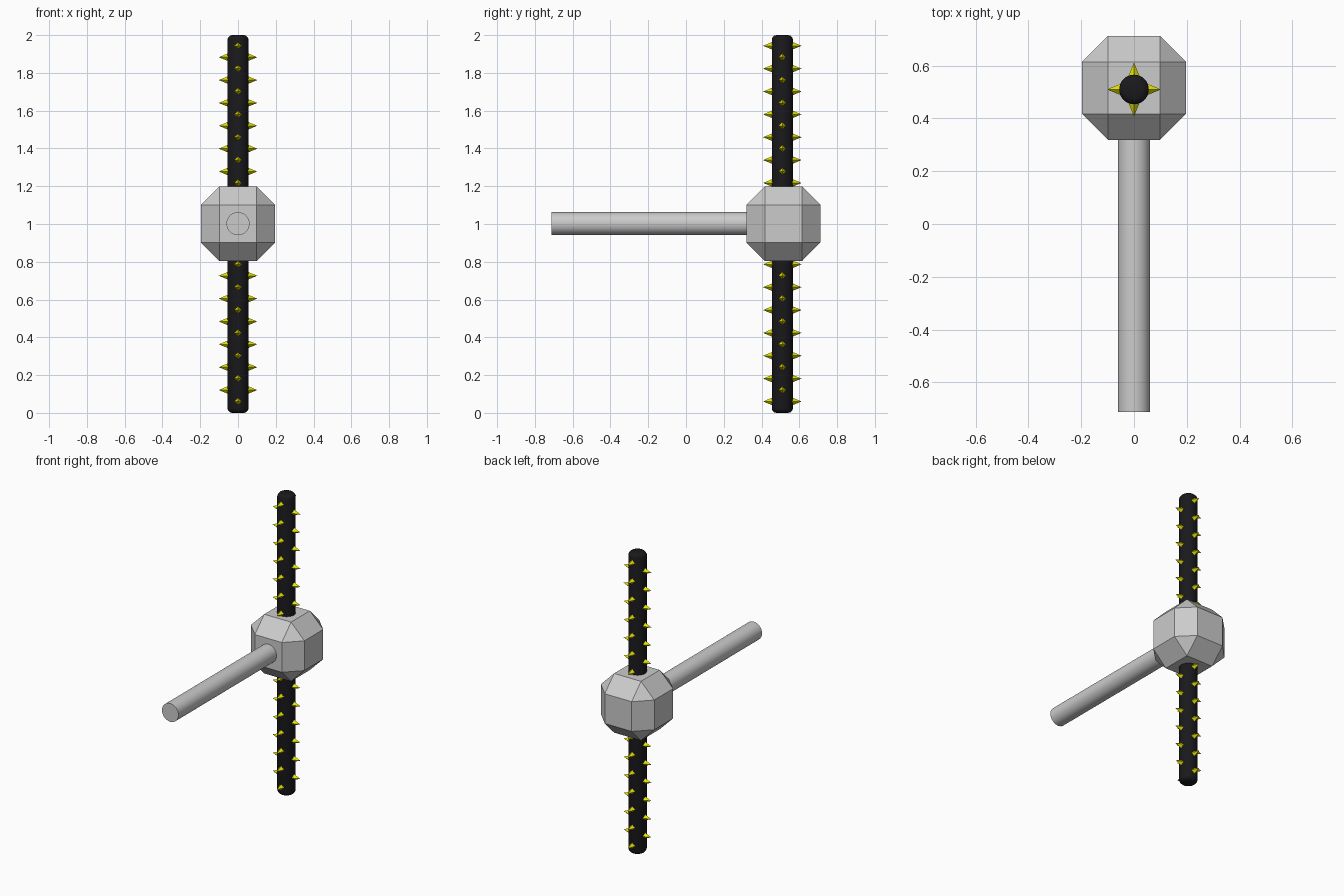
import bpy, bmesh
from math import pi
from mathutils import Matrix, Vector

if "Cube" in bpy.data.objects:
    bpy.data.objects.remove(bpy.data.objects["Cube"])

ROD_Y, HEAD_Y, MID_Z = 0.51, 0.516, 1.002


def material(name, rgb):
    m = bpy.data.materials.new(name)
    m.diffuse_color = (*rgb, 1)
    m.use_nodes = True
    m.node_tree.nodes["Principled BSDF"].inputs["Base Color"].default_value = m.diffuse_color
    return m


def cylinder(name, radius, depth, loc, rot=(0, 0, 0), bevel=0):
    bpy.ops.mesh.primitive_cylinder_add(vertices=32, radius=radius, depth=depth,
                                        location=loc, rotation=rot)
    ob = bpy.context.object
    ob.name = name
    if bevel:
        mod = ob.modifiers.new("rounded_ends", 'BEVEL')
        mod.width, mod.segments = bevel, 3
        mod.limit_method, mod.angle_limit = 'ANGLE', 1.0
        bpy.ops.object.modifier_apply(modifier=mod.name)
    bpy.ops.object.shade_smooth_by_angle(angle=pi / 6)
    return ob


# Faceted head: cube with every edge chamfered once
bpy.ops.mesh.primitive_cube_add(size=0.394, location=(0, HEAD_Y, MID_Z))
head = bpy.context.object
head.name = "hammer_head"
chamfer = head.modifiers.new("chamfer", 'BEVEL')
chamfer.width, chamfer.segments = 0.098, 1
bpy.ops.object.modifier_apply(modifier=chamfer.name)

# Handle runs from the front into the head
cylinder("handle", 0.061, 1.113, (0, -0.713 + 1.113 / 2, MID_Z), (pi / 2, 0, 0))

# Black rod through the head
rod = cylinder("spiked_rod", 0.056, 2.0, (0, ROD_Y, 1), bevel=0.025)
rod.data.materials.append(material("black", (0.01, 0.01, 0.012)))

# Spikes: opposite pairs, alternating between y and x directions
bm = bmesh.new()
for end in (-1, 1):
    for i in range(13):
        z = MID_Z + end * (0.2155 + i * 0.0605)
        axis = Vector((0, 1, 0)) if i % 2 == 0 else Vector((1, 0, 0))
        for side in (-1, 1):
            d = axis * side
            turn = d.to_track_quat('Z', 'Y').to_matrix().to_4x4()
            place = Matrix.Translation(Vector((0, ROD_Y, z)) + d * 0.0755)
            bmesh.ops.create_cone(bm, cap_ends=True, segments=4, radius1=0.022,
                                  radius2=0, depth=0.053, matrix=place @ turn)
mesh = bpy.data.meshes.new("spikes")
bm.to_mesh(mesh)
bm.free()
spikes = bpy.data.objects.new("spikes", mesh)
bpy.context.collection.objects.link(spikes)
mesh.materials.append(material("yellow", (0.8, 0.78, 0.0)))
